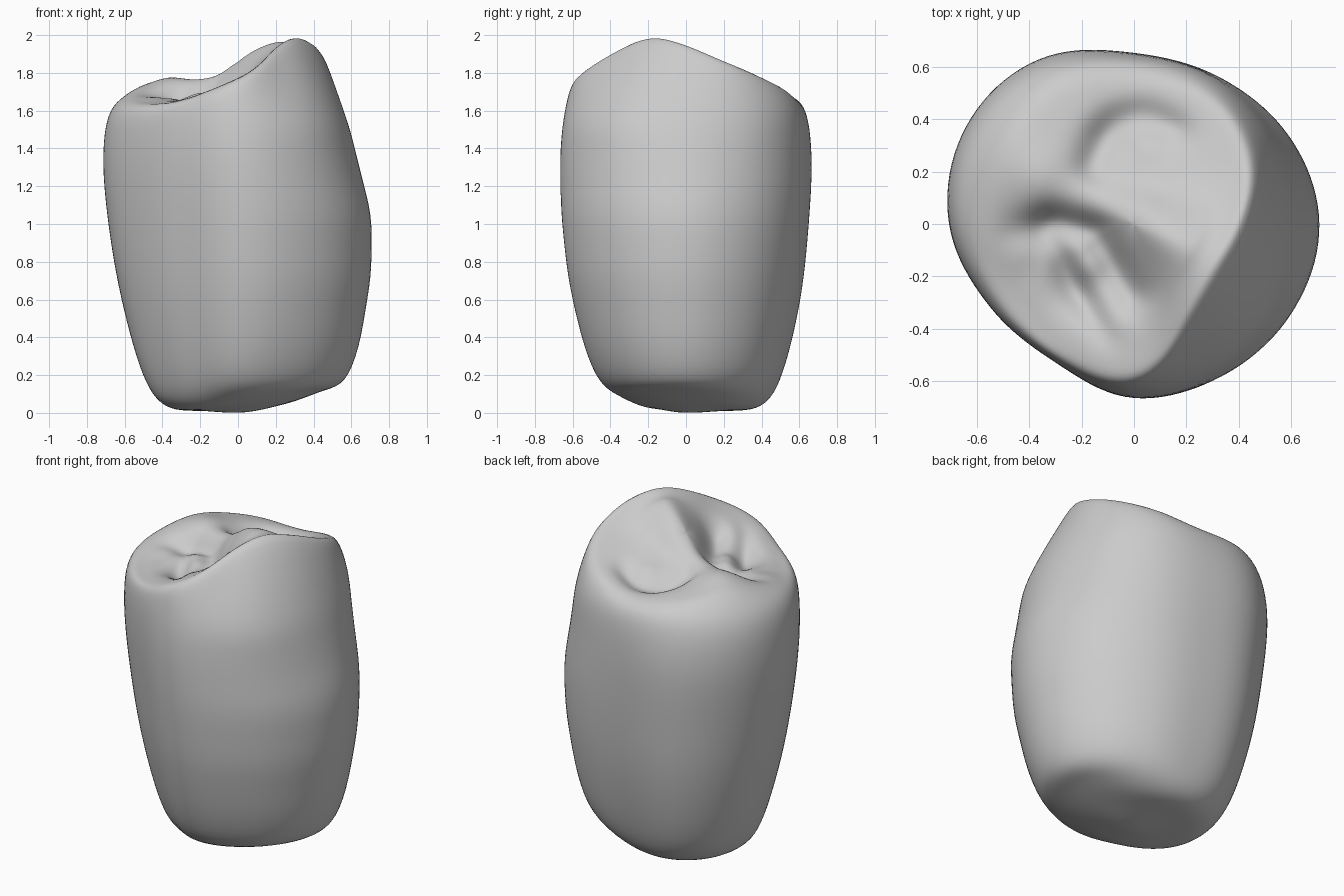
import bpy, bmesh, math
from mathutils import Vector

if "Cube" in bpy.data.objects:
    bpy.data.objects.remove(bpy.data.objects["Cube"])

SEGMENTS, STEPS, TOP_RINGS = 120, 7, 30


def catmull(a, b, c, d, t):
    return 0.5 * (2 * b + (c - a) * t + (2 * a - 5 * b + 4 * c - d) * t * t
                  + (3 * b - a - 3 * c + d) * t ** 3)


def around(values, angle):
    """Smooth periodic value from evenly spaced keys round the crown."""
    n = len(values)
    f = angle / math.tau * n
    i = int(f)
    return catmull(*(values[(i + k) % n] for k in (-1, 0, 1, 2)), f - i)


# Widest outline and biting rim, keyed every 30 degrees from +x
BELLY = (.71, .685, .655, .655, .73, .745, .71, .63, .60, .675, .685, .70)
RIM_R = (.41, .51, .56, .54, .58, .56, .55, .52, .55, .59, .41, .36)
RIM_Z = (1.96, 1.85, 1.74, 1.68, 1.70, 1.74, 1.69, 1.64, 1.66, 1.77, 1.94, 2.0)

# Wall levels: height, then share of the belly radius every 60 degrees
WALL = (
    (.20, (.83, .79, .75, .70, .70, .73)),
    (.60, (.97, .93, .90, .86, .87, .91)),
    (1.0, (1.0, .99, .97, .96, .96, .98)),
    (1.35, (.89, .985, 1.0, 1.0, 1.01, .96)),
    (1.6, (.79, .96, .94, .95, 1.0, .89)),
)
BASE_R = (.42, .38, .41, .38, .30, .35)
BASE_Z = (.11, .05, .03, .035, .05, .09)

# Grooves on the biting surface: path, depth, width
GROOVES = (
    (((-.52, -.05), (-.3, .01), (-.15, -.03), (.0, -.28)), .08, .06),
    (((-.3, -.08), (-.22, -.25), (-.1, -.45)), .04, .035),
    (((-.17, .22), (-.08, .4), (.03, .44), (.17, .37)), .05, .05),
    (((-.12, .19), (.1, .12)), .02, .05),
    (((-.32, 0), (-.42, -.2)), .03, .04),
)
# Broad hollows and swellings: centre, height, width
SWELLS = (((-.22, -.24), -.08, .14), ((.02, .36), -.05, .14),
          ((-.42, .2), .04, .12), ((.03, .03), .06, .12),
          ((-.17, -.17), .03, .06), ((.05, .3), .03, .06),
          ((.15, -.05), .085, .15), ((-.12, .3), -.03, .1))


def path_distance(p, path):
    best = 9
    for a, b in zip(path, path[1:]):
        a, b = Vector(a), Vector(b)
        d = b - a
        t = max(0, min(1, (p - a).dot(d) / d.length_squared))
        best = min(best, (p - a - d * t).length)
    return best


def biting_height(p, u, rim_z):
    z = 1.78 + (rim_z - 1.78) * u ** 1.4
    relief = -sum(depth * math.exp(-(path_distance(p, path) / width) ** 2)
                  for path, depth, width in GROOVES)
    relief += sum(h * math.exp(-((p - Vector(c)).length / w) ** 2)
                  for c, h, w in SWELLS)
    return z + relief * min(1, (1 - u) * 3)


def column(angle):
    """Points from the base up the wall and in over the biting surface."""
    belly = around(BELLY, angle)
    rim = Vector((around(RIM_R, angle), around(RIM_Z, angle)))
    base = Vector((around(BASE_R, angle), around(BASE_Z, angle)))
    keys = [Vector((0, 0)), Vector((base.x * .5, base.y * .35)), base]
    keys += [Vector((belly * around(share, angle), z)) for z, share in WALL]
    keys += [rim, Vector((rim.x * .8, rim.y - .01))]
    keys = [Vector((-keys[1].x, keys[1].y))] + keys
    profile = []
    for i in range(1, len(keys) - 2):
        profile += [catmull(*keys[i - 1:i + 3], s / STEPS) for s in range(STEPS)]
    profile = profile[1:] + [rim]
    # Faint growth ripples on the outer face
    outer = max(0, math.cos(angle + .4)) ** 2
    direction = Vector((math.cos(angle), math.sin(angle)))
    points = []
    for r, z in profile:
        if .3 < z < 1.3:
            r += .004 * outer * math.sin((z - .3) * 6 * math.pi)
        points.append((*(direction * r), z))
    for k in range(1, TOP_RINGS):
        u = 1 - k / TOP_RINGS
        p = direction * rim.x * u
        points.append((*p, biting_height(p, u, rim.y)))
    return points


# Crown surface
bm = bmesh.new()
columns = [[bm.verts.new(p) for p in column(math.tau * i / SEGMENTS)]
           for i in range(SEGMENTS)]
bottom = bm.verts.new((0, 0, 0))
centre = bm.verts.new((0, 0, biting_height(Vector((0, 0)), 0, 0)))
for i, a in enumerate(columns):
    b = columns[(i + 1) % SEGMENTS]
    for j in range(len(a) - 1):
        bm.faces.new((a[j], b[j], b[j + 1], a[j + 1]))
    bm.faces.new((bottom, b[0], a[0]))
    bm.faces.new((centre, a[-1], b[-1]))
for _ in range(8):
    bmesh.ops.smooth_vert(bm, verts=bm.verts, factor=.5,
                          use_axis_x=True, use_axis_y=True, use_axis_z=True)

bmesh.ops.recalc_face_normals(bm, faces=bm.faces)
mesh = bpy.data.meshes.new("tooth_crown")
bm.to_mesh(mesh)
bm.free()
mesh.shade_smooth()
crown = bpy.data.objects.new("tooth_crown", mesh)
bpy.context.collection.objects.link(crown)

# Plain grey enamel
enamel = bpy.data.materials.new("grey_enamel")
enamel.use_nodes = True
colour = (.6, .6, .6, 1)
enamel.diffuse_color = colour
enamel.node_tree.nodes["Principled BSDF"].inputs["Base Color"].default_value = colour
mesh.materials.append(enamel)
